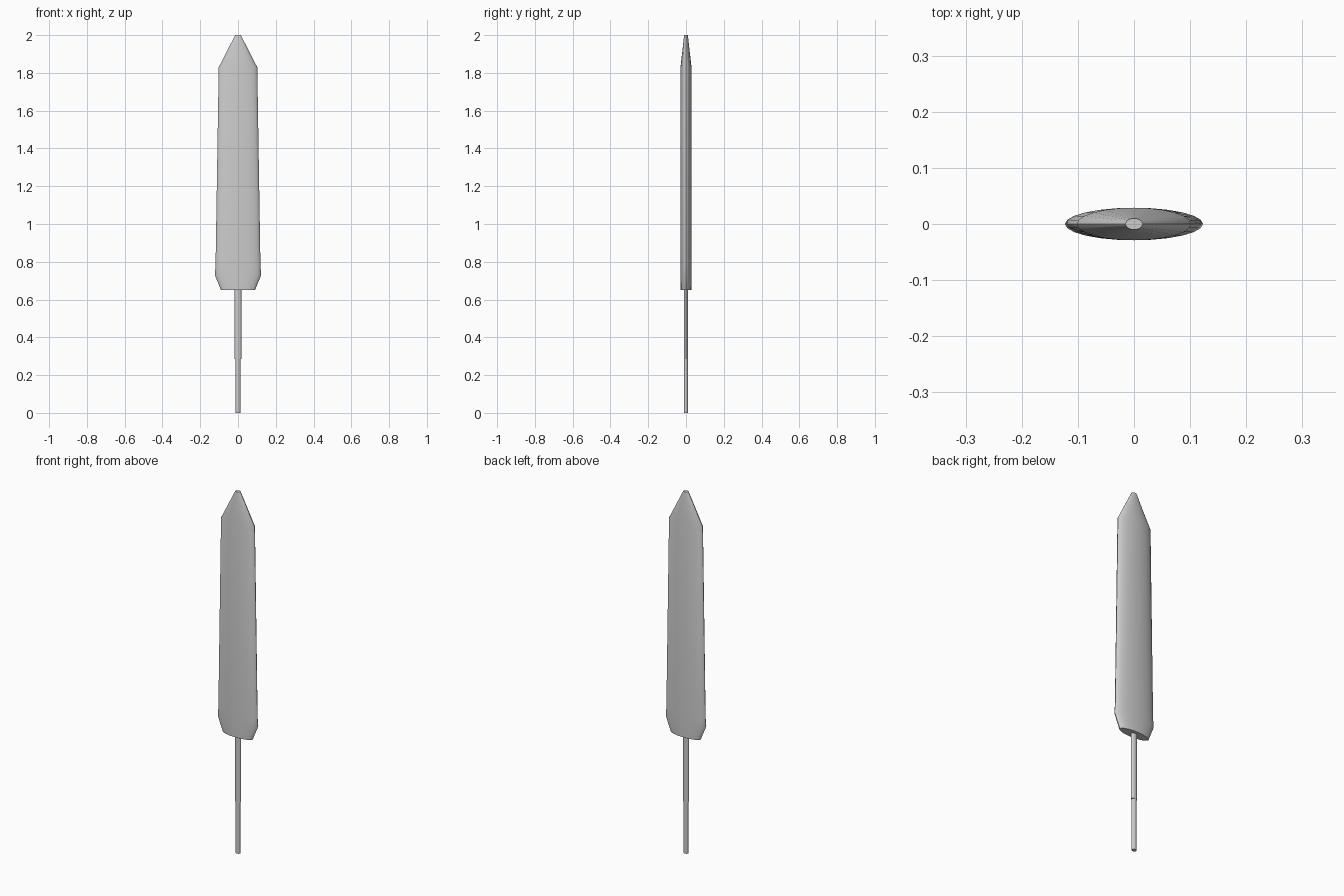
import bpy, bmesh, math

if "Cube" in bpy.data.objects:
    bpy.data.objects.remove(bpy.data.objects["Cube"])

def elliptic_loft(name, rings, sides):
    """Loft ellipses given as (z, half_width, half_depth), capped at both ends."""
    bm = bmesh.new()
    loops = []
    for z, rx, ry in rings:
        loops.append([bm.verts.new((rx * math.cos(2 * math.pi * i / sides),
                                    ry * math.sin(2 * math.pi * i / sides), z))
                      for i in range(sides)])
    for a, b in zip(loops, loops[1:]):
        for i in range(sides):
            j = (i + 1) % sides
            bm.faces.new((a[i], a[j], b[j], b[i]))
    bm.faces.new(loops[0][::-1])
    bm.faces.new(loops[-1])
    mesh = bpy.data.meshes.new(name)
    bm.to_mesh(mesh)
    bm.free()
    obj = bpy.data.objects.new(name, mesh)
    bpy.context.collection.objects.link(obj)
    bpy.ops.object.select_all(action='DESELECT')
    obj.select_set(True)
    bpy.context.view_layer.objects.active = obj
    bpy.ops.object.shade_smooth_by_angle(angle=math.radians(35))
    return obj

# Flattened blade: flared foot, long taper, pointed tip
elliptic_loft("blade", [(0.65, 0.09, 0.028), (0.73, 0.123, 0.029),
                        (0.775, 0.119, 0.029), (1.83, 0.102, 0.029),
                        (2.0, 0.015, 0.01)], 24)

# Two-step shaft
elliptic_loft("lower_shaft", [(0, 0.013, 0.011), (0.29, 0.013, 0.011)], 16)
elliptic_loft("upper_shaft", [(0.285, 0.018, 0.011), (0.66, 0.018, 0.011)], 16)
